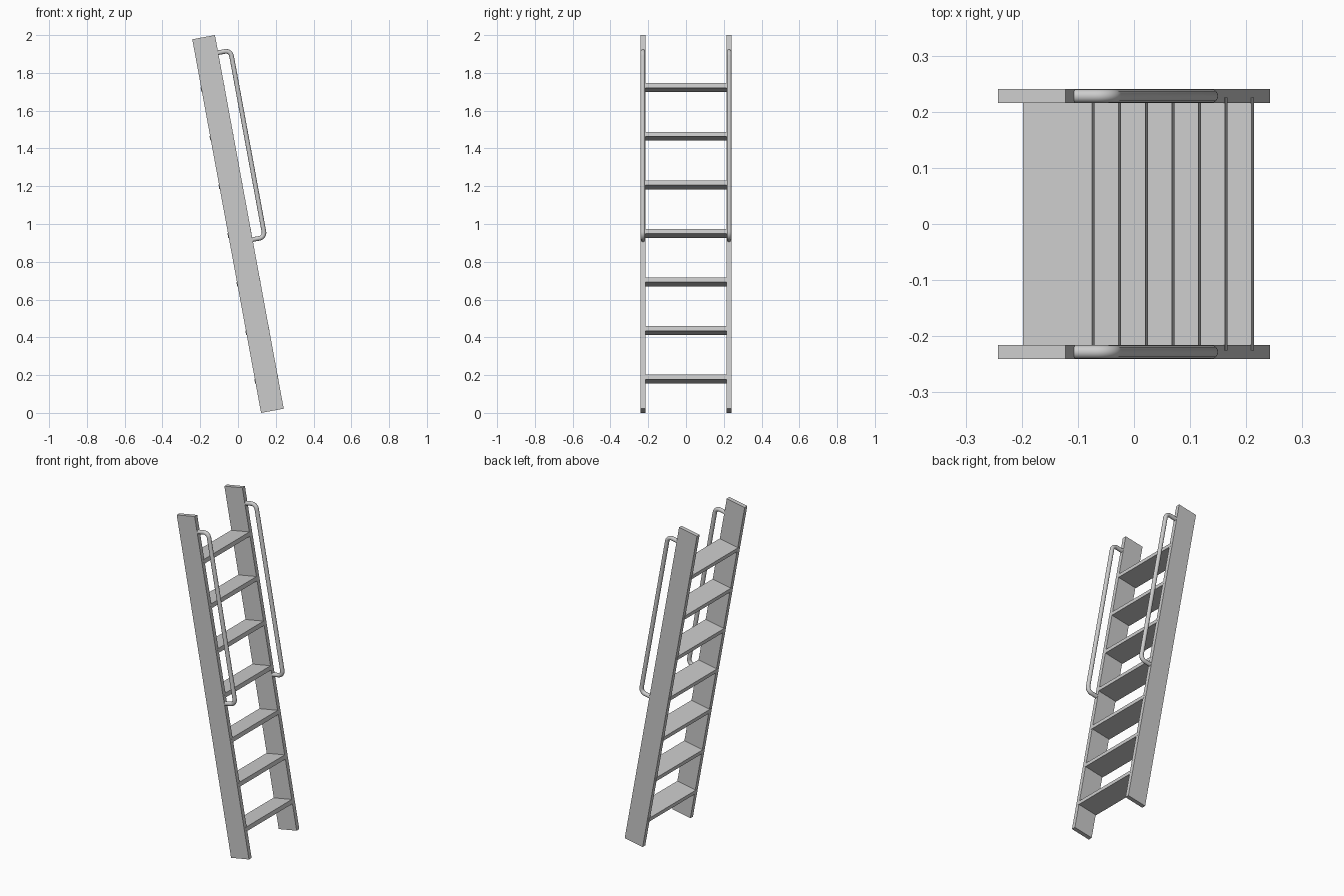
import bpy
from math import radians, sin, cos, pi
from mathutils import Matrix, Vector

if "Cube" in bpy.data.objects:
    bpy.data.objects.remove(bpy.data.objects["Cube"])

# Everything is laid out in the ladder's own plane (u = depth, v = along the rail), then leaned back
LEAN = Matrix.Translation((0, 0, 1)) @ Matrix.Rotation(radians(-10.43), 4, 'Y')
W, L, T = 0.122, 2.011, 0.025
SIDE_Y = 0.228


def box(name, size, centre):
    bpy.ops.mesh.primitive_cube_add(size=1)
    ob = bpy.context.object
    ob.name = name
    ob.data.transform(LEAN @ Matrix.Translation(centre) @ Matrix.Diagonal((*size, 1)))
    return ob


def rounded_path(us, radius=0.03, steps=8):
    # U-shaped path: leg out, long run, leg back, with rounded corners
    (u0, u1), (v0, v1) = us
    pts = [(u0, v1)]
    for cv, start in ((v1 - radius, pi / 2), (v0 + radius, 0)):
        for i in range(steps + 1):
            a = start - pi / 2 * i / steps
            pts.append((u1 - radius + radius * cos(a), cv + radius * sin(a)))
    pts.append((u0, v0))
    return pts


def handrail(name, y):
    cu = bpy.data.curves.new(name, 'CURVE')
    cu.dimensions = '3D'
    cu.bevel_depth = 0.0122
    cu.bevel_resolution = 6
    cu.use_fill_caps = True
    pts = rounded_path(((0.058, 0.1275), (-0.095, 0.911)))
    sp = cu.splines.new('POLY')
    sp.points.add(len(pts) - 1)
    for p, (u, v) in zip(sp.points, pts):
        p.co = (*(LEAN @ Vector((u, y, v))), 1)
    ob = bpy.data.objects.new(name, cu)
    bpy.context.collection.objects.link(ob)
    bpy.ops.object.select_all(action='DESELECT')
    ob.select_set(True)
    bpy.context.view_layer.objects.active = ob
    bpy.ops.object.convert(target='MESH')
    bpy.ops.object.shade_smooth_by_angle(angle=radians(40))


# Side stringers and handrails
for side, s in (("front", -1), ("back", 1)):
    box(side + "_stringer", (W, T, L), (0, s * SIDE_Y, 0))
    handrail(side + "_handrail", s * SIDE_Y)

# Treads, housed into the stringers and slightly proud at the rear
for i in range(7):
    box(f"tread_{i + 1}", (0.1255, 0.45, 0.025), (-0.0012, 0, -0.0505 + (i - 3) * 0.2615))
